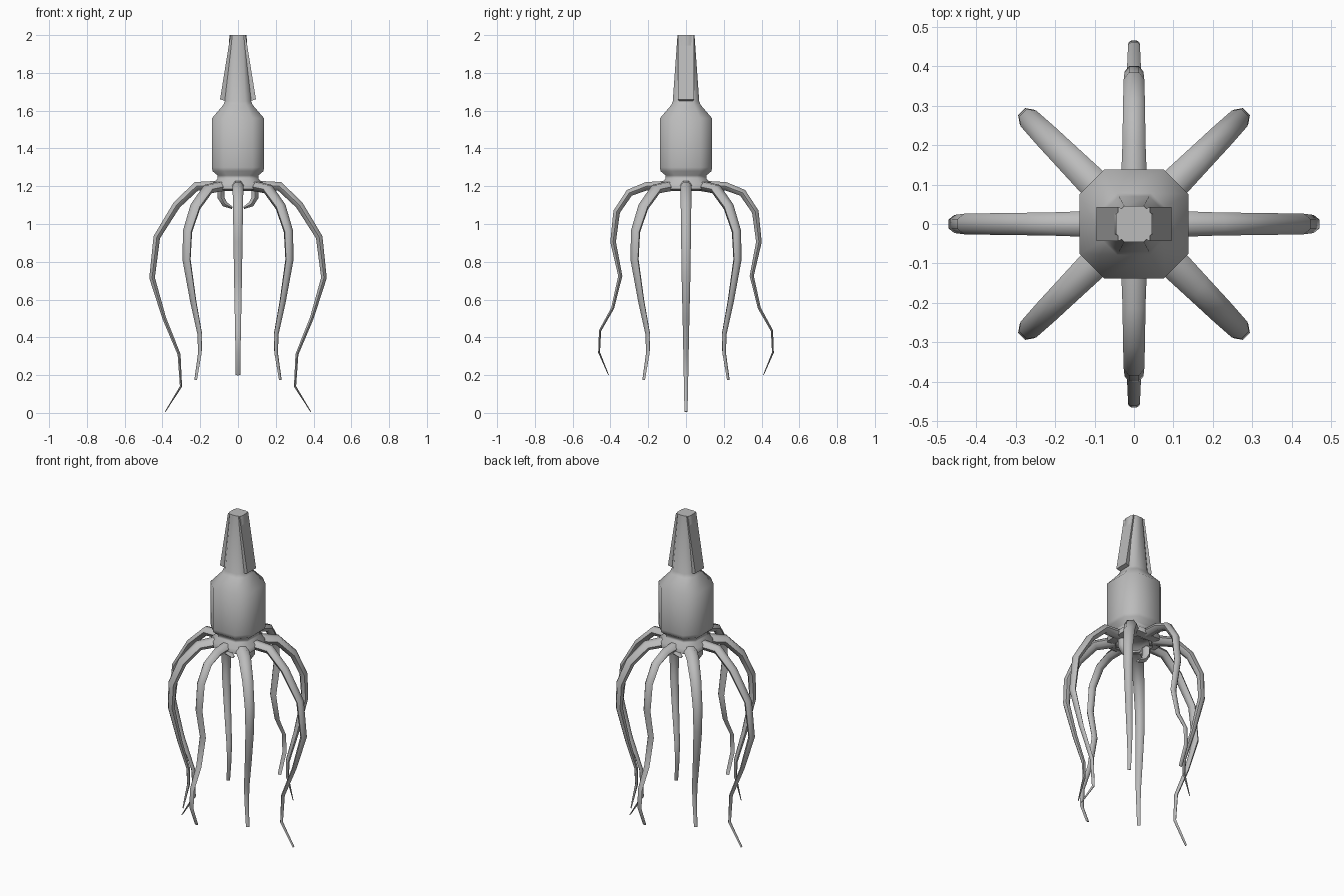
import bpy, bmesh, math
from mathutils import Vector

if "Cube" in bpy.data.objects:
    bpy.data.objects.remove(bpy.data.objects["Cube"])

grey = bpy.data.materials.new("soft grey")
grey.diffuse_color = (0.5, 0.5, 0.5, 1)
grey.use_nodes = True
grey.node_tree.nodes["Principled BSDF"].inputs["Base Color"].default_value = grey.diffuse_color


def loft(name, rings, angle=60):
    """Skin a list of equally long point rings and cap both ends."""
    bm = bmesh.new()
    loops = [[bm.verts.new(p) for p in ring] for ring in rings]
    n = len(loops[0])
    for a, b in zip(loops, loops[1:]):
        for i in range(n):
            j = (i + 1) % n
            bm.faces.new((a[i], a[j], b[j], b[i]))
    bm.faces.new(loops[0])
    bm.faces.new(loops[-1])
    bmesh.ops.recalc_face_normals(bm, faces=bm.faces)
    mesh = bpy.data.meshes.new(name)
    bm.to_mesh(mesh)
    bm.free()
    mesh.materials.append(grey)
    ob = bpy.data.objects.new(name, mesh)
    bpy.context.collection.objects.link(ob)
    bpy.ops.object.select_all(action='DESELECT')
    ob.select_set(True)
    bpy.context.view_layer.objects.active = ob
    bpy.ops.object.shade_smooth_by_angle(angle=math.radians(angle))
    return ob


def octagon(a, z, k=0.55):
    """Square of half width a with its corners cut off."""
    b = a * k
    return [(x, y, z) for x, y in ((a, -b), (a, b), (b, a), (-b, a),
                                   (-a, b), (-a, -b), (-b, -a), (b, -a))]


def limb(name, path, heading, sides=6):
    """Tapered limb; path rows are radius, height, half width, half thickness."""
    out = Vector((math.cos(heading), math.sin(heading), 0))
    side = Vector((-out.y, out.x, 0))
    up = Vector((0, 0, 1))
    pts = [out * r + up * z for r, z, w, t in path]
    rings = []
    for i, (r, z, w, t) in enumerate(path):
        tangent = (pts[min(i + 1, len(pts) - 1)] - pts[max(i - 1, 0)]).normalized()
        normal = tangent.cross(side)
        rings.append([pts[i] + side * w * math.cos(2 * math.pi * s / sides)
                      + normal * t * math.sin(2 * math.pi * s / sides) / 0.87
                      for s in range(sides)])
    return loft(name, rings)


# Mantle: hub, waist, barrel, shoulder and tapering tip
loft("mantle", [octagon(a, z) for a, z in (
    (0.07, 1.205), (0.095, 1.175), (0.135, 1.185), (0.135, 1.215), (0.108, 1.24),
    (0.108, 1.257), (0.135, 1.28), (0.138, 1.30), (0.138, 1.56), (0.078, 1.63),
    (0.07, 1.65), (0.045, 2.0))], 50)

# Fins on the tip, flaring outwards
for s, label in ((1, "right"), (-1, "left")):
    def fin_ring(x_in, x_out, z_in, z_out):
        return [(s * x_in, -0.03, z_in), (s * x_out, -0.043, z_out),
                (s * x_out, 0.043, z_out), (s * x_in, 0.03, z_in)]
    loft("fin_" + label, [fin_ring(0.03, 0.095, 1.64, 1.66),
                          fin_ring(0.01, 0.04, 2.0, 2.0)], 30)

# Long side arms
side_path = [(0.08, 1.205, 0.034, 0.025), (0.22, 1.20, 0.029, 0.024),
             (0.325, 1.10, 0.028, 0.021), (0.43, 0.93, 0.026, 0.018),
             (0.455, 0.715, 0.023, 0.015), (0.39, 0.50, 0.018, 0.010),
             (0.312, 0.31, 0.014, 0.008), (0.302, 0.14, 0.011, 0.006),
             (0.386, 0.005, 0.008, 0.002)]
# Wavy front and back arms
wavy_path = [(0.08, 1.205, 0.034, 0.025), (0.21, 1.20, 0.029, 0.022),
             (0.30, 1.165, 0.028, 0.020), (0.367, 1.065, 0.026, 0.018),
             (0.386, 0.905, 0.024, 0.015), (0.348, 0.725, 0.021, 0.011),
             (0.388, 0.555, 0.018, 0.008), (0.455, 0.435, 0.015, 0.006),
             (0.460, 0.32, 0.014, 0.005), (0.41, 0.20, 0.012, 0.002)]
# Diagonal arms, four alike
diagonal_path = [(0.09, 1.205, 0.042, 0.026), (0.225, 1.185, 0.036, 0.024),
                 (0.32, 1.09, 0.032, 0.023), (0.378, 0.96, 0.028, 0.021),
                 (0.385, 0.81, 0.025, 0.018), (0.335, 0.59, 0.020, 0.013),
                 (0.287, 0.42, 0.016, 0.010), (0.285, 0.32, 0.013, 0.007),
                 (0.317, 0.175, 0.010, 0.002)]
for i in range(8):
    if i % 2:
        name, path = "diagonal_arm", diagonal_path
    elif i % 4:
        name, path = "wavy_arm", wavy_path
    else:
        name, path = "side_arm", side_path
    limb(name, path, i * math.pi / 4)

# Beak claws hanging under the hub
claw_path = [(0.09, 1.19, 0.03, 0.018), (0.09, 1.14, 0.028, 0.018),
             (0.07, 1.105, 0.024, 0.015), (0.03, 1.085, 0.014, 0.006)]
for i in range(2):
    limb("beak_claw", claw_path, i * math.pi)
